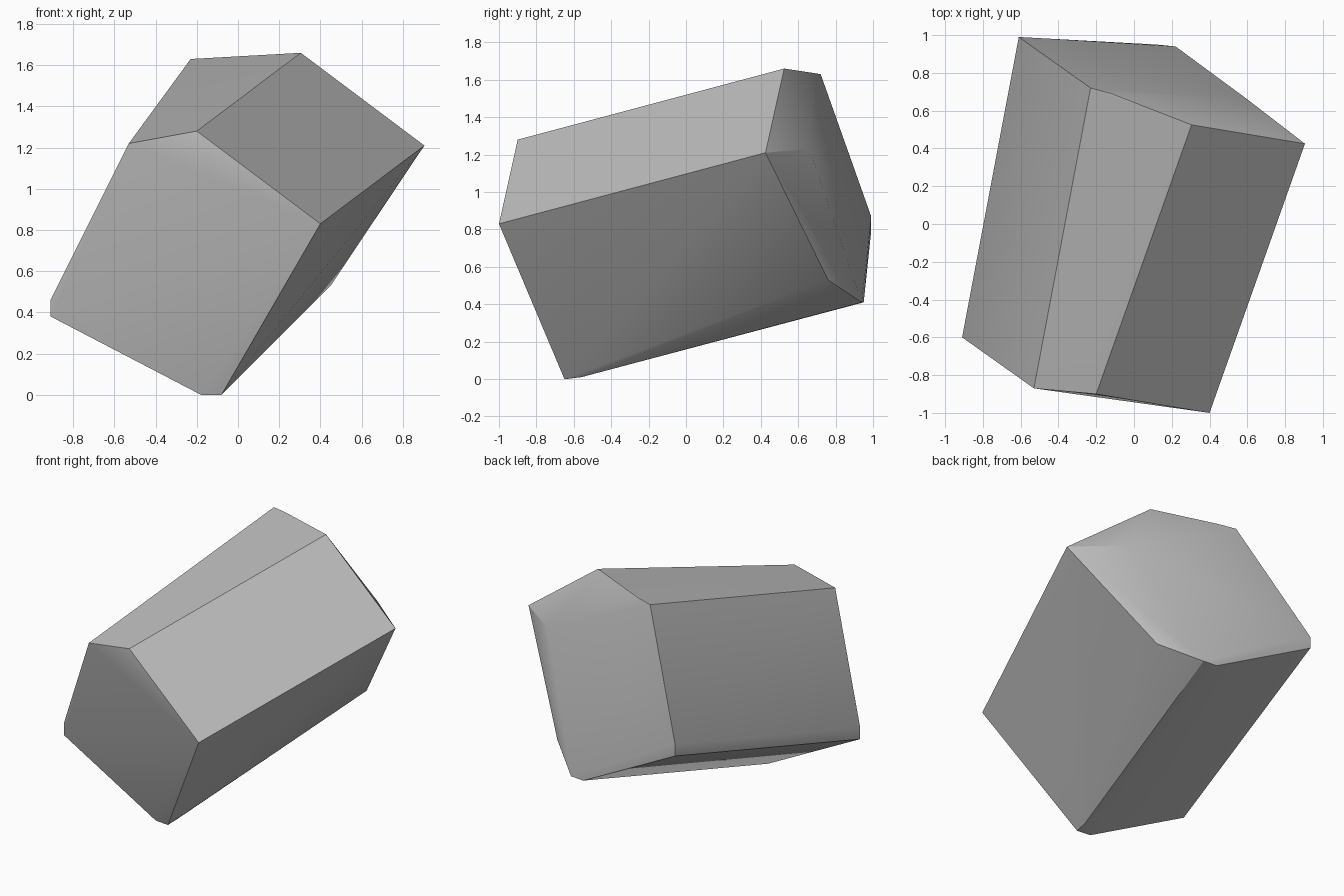
import bpy, bmesh, math
from mathutils import Vector

cube = bpy.data.objects.get("Cube")
if cube:
    bpy.data.objects.remove(cube)

# Plain stone grey
stone = bpy.data.materials.new("stone_grey")
stone.use_nodes = True
grey = (0.5, 0.5, 0.5, 1)
stone.diffuse_color = grey
stone.node_tree.nodes["Principled BSDF"].inputs["Base Color"].default_value = grey

# Corners of the near end; the far end repeats them along the slanted axis
axis = Vector((0.30, 1.59, 0.41))
near_left = [(-0.53, -0.87, 1.22), (-0.91, -0.60, 0.46), (-0.91, -0.60, 0.38),
             (-0.18, -0.64, 0.0), (-0.08, -0.65, 0.0)]
near_right = [(-0.20, -0.90, 1.28), (0.40, -1.0, 0.83)]
far_right_axis = Vector((0.505, 1.425, 0.38))

points = [Vector(p) for p in near_left + near_right]
points += [Vector(p) + axis for p in near_left]
points += [Vector(p) + far_right_axis for p in near_right]
# Chips on the far end and the lower edge
points += [Vector(p) for p in [(0.45, 0.76, 0.53), (0.60, 0.66, 1.23),
                               (-0.12, 0.69, 1.635), (-0.07, -0.56, 0.01)]]

# Faceted block wrapped around the corners
bm = bmesh.new()
for p in points:
    bm.verts.new(p)
hull = bmesh.ops.convex_hull(bm, input=bm.verts[:])
loose = [v for v in bm.verts if not v.link_faces]
bmesh.ops.delete(bm, geom=loose, context="VERTS")
bmesh.ops.recalc_face_normals(bm, faces=bm.faces[:])
mesh = bpy.data.meshes.new("rock")
bm.to_mesh(mesh)
bm.free()
rock = bpy.data.objects.new("rock", mesh)
mesh.materials.append(stone)
bpy.context.collection.objects.link(rock)

# Soften only the shallow facets
bpy.context.view_layer.objects.active = rock
rock.select_set(True)
bpy.ops.object.shade_smooth_by_angle(angle=math.radians(30))
